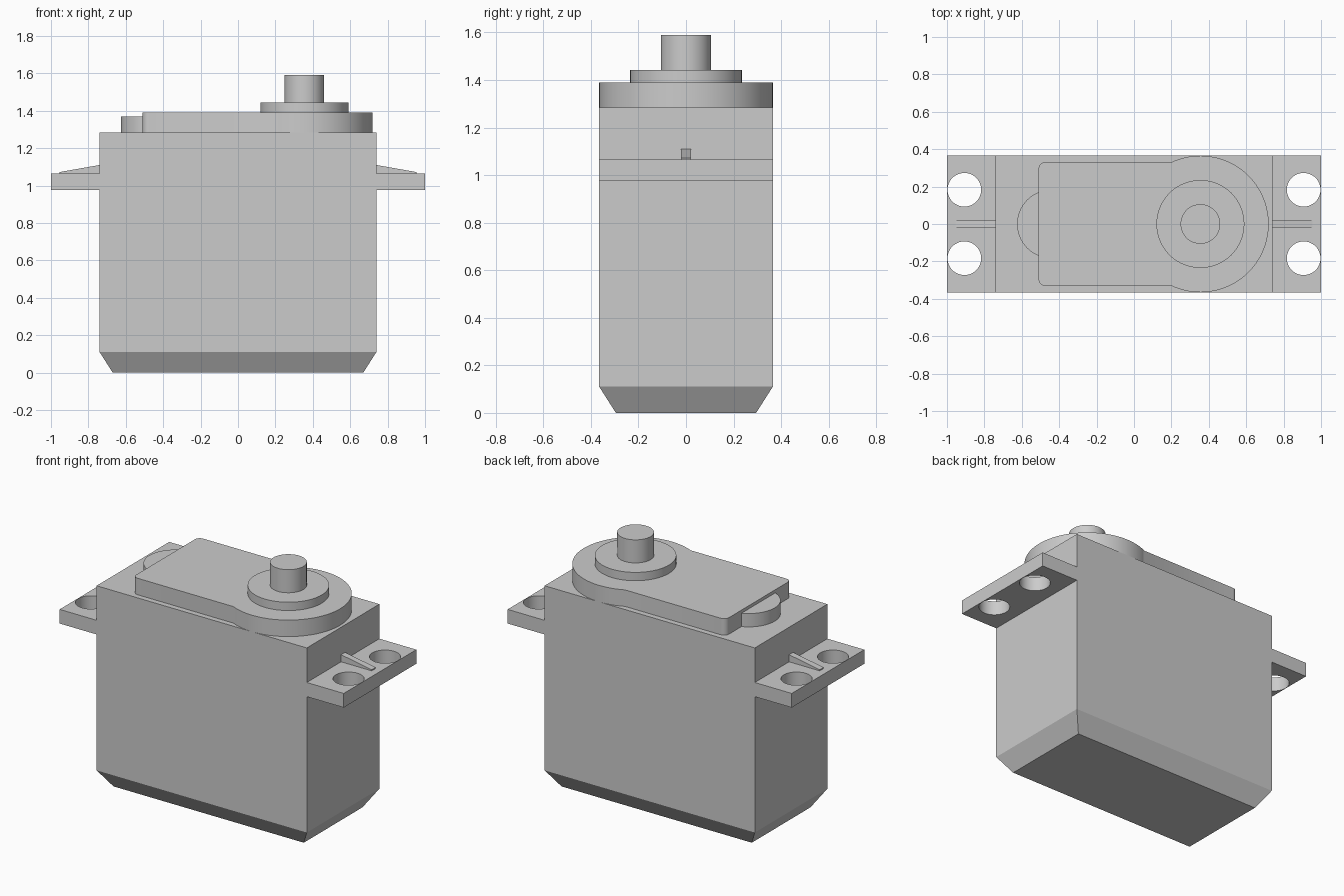
import bpy
import bmesh
import math

cube = bpy.data.objects.get("Cube")
if cube:
    bpy.data.objects.remove(cube, do_unlink=True)

grey = bpy.data.materials.new("light grey plastic")
grey.use_nodes = True
grey.diffuse_color = (0.6, 0.6, 0.6, 1)
grey.node_tree.nodes["Principled BSDF"].inputs["Base Color"].default_value = (0.6, 0.6, 0.6, 1)


def arc(cx, cy, r, start, end, n):
    """Points on an arc, angles in degrees, both ends included."""
    angles = [math.radians(start + (end - start) * i / n) for i in range(n + 1)]
    return [(cx + r * math.cos(a), cy + r * math.sin(a)) for a in angles]


def circle(cx, cy, r, n=64):
    return arc(cx, cy, r, 0, 360, n)[:-1]


def finish(name, bm, smooth=False):
    bmesh.ops.recalc_face_normals(bm, faces=bm.faces)
    mesh = bpy.data.meshes.new(name)
    bm.to_mesh(mesh)
    bm.free()
    mesh.materials.append(grey)
    obj = bpy.data.objects.new(name, mesh)
    bpy.context.collection.objects.link(obj)
    if smooth:
        bpy.ops.object.select_all(action='DESELECT')
        obj.select_set(True)
        bpy.context.view_layer.objects.active = obj
        bpy.ops.object.shade_smooth_by_angle(angle=math.radians(30))
    return obj


def prism(name, outline, z0, z1, holes=(), smooth=True):
    """Extrude a flat outline, with optional holes, from z0 to z1."""
    bm = bmesh.new()
    edges = []
    for loop in [outline, *holes]:
        verts = [bm.verts.new((x, y, z0)) for x, y in loop]
        edges += [bm.edges.new((v, verts[i - 1])) for i, v in enumerate(verts)]
    if holes:
        bmesh.ops.triangle_fill(bm, edges=edges, use_beauty=True)
    else:
        bm.faces.new(verts)
    ext = bmesh.ops.extrude_face_region(bm, geom=bm.faces[:], use_keep_orig=True)
    moved = [g for g in ext["geom"] if isinstance(g, bmesh.types.BMVert)]
    bmesh.ops.translate(bm, verts=moved, vec=(0, 0, z1 - z0))
    return finish(name, bm, smooth)


# Case with a chamfered foot
bm = bmesh.new()
rings = []
for x, y, z in [(0.67, 0.295, 0), (0.74, 0.365, 0.11), (0.74, 0.365, 1.285)]:
    rings.append([bm.verts.new((sx * x, sy * y, z))
                  for sx, sy in [(-1, -1), (1, -1), (1, 1), (-1, 1)]])
for low, high in zip(rings, rings[1:]):
    for i in range(4):
        bm.faces.new((low[i - 1], low[i], high[i], high[i - 1]))
bm.faces.new(rings[0])
bm.faces.new(rings[-1])
finish("case", bm)

# Mounting flanges with two screw holes and a sloping rib on each side
for side, s in [("left", 1), ("right", -1)]:
    prism(side + "_mounting_flange",
          [(s * 0.74, -0.365), (s * 1.0, -0.365), (s * 1.0, 0.365), (s * 0.74, 0.365)],
          0.975, 1.065,
          [circle(s * 0.907, y, 0.09, 48) for y in (-0.183, 0.183)])

    bm = bmesh.new()
    ends = [[bm.verts.new((s * x, y, z))
             for x, z in [(0.74, 1.065), (0.955, 1.065), (0.955, 1.072), (0.74, 1.11)]]
            for y in (-0.02, 0.02)]
    for i in range(4):
        bm.faces.new((ends[0][i - 1], ends[0][i], ends[1][i], ends[1][i - 1]))
    for end in ends:
        bm.faces.new(end)
    finish(side + "_flange_rib", bm)

# Gear cover: round end around the shaft and a straight tongue with rounded corners
meet = math.degrees(math.asin(0.33 / 0.365))
cover = arc(0.355, 0, 0.365, meet - 180, 180 - meet, 72)
cover += arc(-0.475, 0.295, 0.035, 90, 180, 8)
cover += arc(-0.475, -0.295, 0.035, 180, 270, 8)
prism("gear_cover", cover, 1.285, 1.39)

# Round boss peeking out behind the cover
prism("rear_boss", circle(-0.442, 0, 0.183), 1.285, 1.37)

# Output collar and shaft
prism("shaft_collar", circle(0.355, 0, 0.235), 1.39, 1.443)
prism("output_shaft", circle(0.355, 0, 0.106), 1.443, 1.59)
